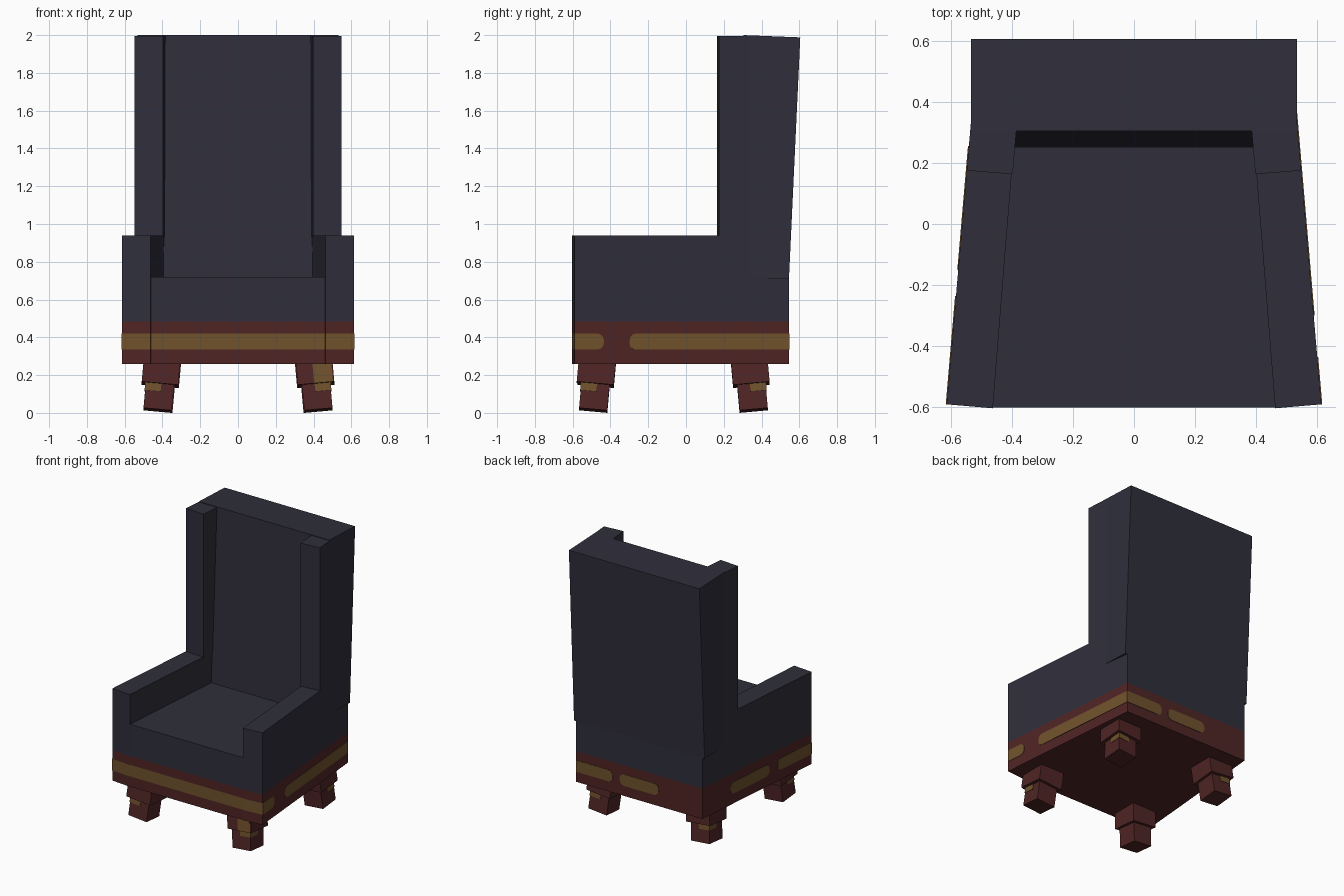
import bpy, bmesh, math
from mathutils import Vector, Euler

if "Cube" in bpy.data.objects:
    bpy.data.objects.remove(bpy.data.objects["Cube"])


def material(name, rgb):
    m = bpy.data.materials.new(name)
    m.diffuse_color = (*rgb, 1)
    m.use_nodes = True
    m.node_tree.nodes["Principled BSDF"].inputs["Base Color"].default_value = m.diffuse_color
    return m


FABRIC = material("dark_blue_fabric", (0.029, 0.028, 0.044))
WOOD = material("red_brown_wood", (0.080, 0.018, 0.018))
GOLD = material("dull_gold", (0.162, 0.084, 0.025))


def finish(bm, name, mats):
    bmesh.ops.recalc_face_normals(bm, faces=bm.faces)
    me = bpy.data.meshes.new(name)
    bm.to_mesh(me)
    bm.free()
    ob = bpy.data.objects.new(name, me)
    bpy.context.collection.objects.link(ob)
    for m in mats:
        me.materials.append(m)
    return ob


def extrude(bm, points, offset):
    """Closed solid from a planar outline pushed along offset."""
    f = bm.faces.new([bm.verts.new(p) for p in points])
    r = bmesh.ops.extrude_face_region(bm, geom=[f], use_keep_orig=True)
    vs = [g for g in r["geom"] if isinstance(g, bmesh.types.BMVert)]
    bmesh.ops.translate(bm, verts=vs, vec=offset)


BASE, STRIPE_LO, STRIPE_HI, TRIM = 0.26, 0.335, 0.42, 0.485


def banded_block(name, outline, top):
    """Upholstered block with a wooden trim band and a gold front stripe."""
    bm = bmesh.new()
    extrude(bm, [(x, y, BASE) for x, y in outline], Vector((0, 0, top - BASE)))
    for z in (STRIPE_LO, STRIPE_HI, TRIM):
        bmesh.ops.bisect_plane(bm, geom=bm.verts[:] + bm.edges[:] + bm.faces[:],
                               plane_co=(0, 0, z), plane_no=(0, 0, 1))
    bmesh.ops.recalc_face_normals(bm, faces=bm.faces)
    for f in bm.faces:
        z = f.calc_center_median().z
        if z < TRIM:
            f.material_index = 1
            if f.normal.y < -0.9 and STRIPE_LO < z < STRIPE_HI:
                f.material_index = 2
    finish(bm, name, (FABRIC, WOOD, GOLD))


def side_x(y):
    return 0.613 - 0.086 * (y + 0.59)


# Seat block
banded_block("seat", [(-0.462, -0.600), (0.462, -0.600), (0.37, 0.545), (-0.37, 0.545)], 0.72)

# Arms and the wings rising from them
for s, side in ((-1, "left"), (1, "right")):
    banded_block(side + "_arm", [(s * 0.613, -0.59), (s * 0.462, -0.603),
                                 (s * 0.37, 0.545), (s * side_x(0.545), 0.545)], 0.94)
    bm = bmesh.new()
    wing = [(0.547, 0.175), (0.397, 0.163), (0.377, 0.40), (side_x(0.40), 0.40)]
    extrude(bm, [(s * x, y, 0.93) for x, y in wing], Vector((0, 0, 1.066)))
    finish(bm, side + "_wing", [FABRIC])

# Leaning backrest from its side profile
bm = bmesh.new()
extrude(bm, [(-0.533, y, z) for y, z in ((0.25, 0.72), (0.305, 2.0), (0.605, 1.988), (0.545, 0.708))],
        Vector((1.066, 0, 0)))
finish(bm, "backrest", [FABRIC])


def inlay(name, a, b, round_a, round_b):
    """Thin gold plate on the trim band between two plan points."""
    a, b = Vector((*a, 0)), Vector((*b, 0))
    d = (b - a).normalized()
    n = Vector((d.y, -d.x, 0))
    if n.dot(a + b) < 0:
        n = -n
    length, r = (b - a).length, 0.035
    pts = []
    corners = ((0, STRIPE_LO, 180, round_a), (length, STRIPE_LO, 270, round_b),
               (length, STRIPE_HI, 0, round_b), (0, STRIPE_HI, 90, round_a))
    for s, z, start, rounded in corners:
        if not rounded:
            pts.append((s, z))
            continue
        cs = s + r if s == 0 else s - r
        cz = z + r if z == STRIPE_LO else z - r
        for k in range(4):
            t = math.radians(start + 30 * k)
            pts.append((cs + r * math.cos(t), cz + r * math.sin(t)))
    bm = bmesh.new()
    extrude(bm, [a + d * s + Vector((0, 0, z)) - n * 0.002 for s, z in pts], n * 0.005)
    finish(bm, name, [GOLD])


def on_side(s, y):
    return (s * side_x(y), y)


# Gold inlays on the sides and rear
inlay("right_inlay_short", on_side(1, -0.59), on_side(1, -0.435), False, True)
inlay("right_inlay_long", on_side(1, -0.30), on_side(1, 0.545), True, False)
inlay("left_inlay_front", on_side(-1, -0.59), on_side(-1, -0.235), False, True)
inlay("left_inlay_rear", on_side(-1, -0.15), on_side(-1, 0.255), True, True)
inlay("rear_inlay_corner", (0.515, 0.545), (0.215, 0.545), False, True)
inlay("rear_inlay_middle", (0.158, 0.545), (-0.16, 0.545), True, True)


def box(bm, x0, x1, y0, y1, z0, z1, mat):
    before = set(bm.faces)
    extrude(bm, [(x0, y0, z0), (x1, y0, z0), (x1, y1, z0), (x0, y1, z0)], Vector((0, 0, z1 - z0)))
    for f in set(bm.faces) - before:
        f.material_index = mat


# Splayed two-step legs with gold wrapped round the outer corner
for sx, xs in ((-1, "left"), (1, "right")):
    for sy, ys, px, py in ((-1, "front", 0.403, -0.468), (1, "rear", 0.398, 0.335)):
        bm = bmesh.new()
        box(bm, -0.097, 0.097, -0.097, 0.097, -0.122, 0.02, 0)
        box(bm, -0.075, 0.075, -0.075, 0.075, -0.2585, -0.115, 0)
        box(bm, sx * -0.008, sx * 0.077, sy * 0.07, sy * 0.078, -0.163, -0.122, 1)
        box(bm, sx * 0.07, sx * 0.078, sy * -0.008, sy * 0.077, -0.163, -0.122, 1)
        if sx > 0 and sy < 0:
            box(bm, -0.01, 0.09, -0.1, -0.095, -0.122, 0.0, 1)
        rot = Euler((sy * 0.09, -sx * 0.09, 0)).to_matrix()
        for v in bm.verts:
            v.co = rot @ v.co + Vector((sx * px, py, 0.27))
        finish(bm, ys + "_" + xs + "_leg", (WOOD, GOLD))
